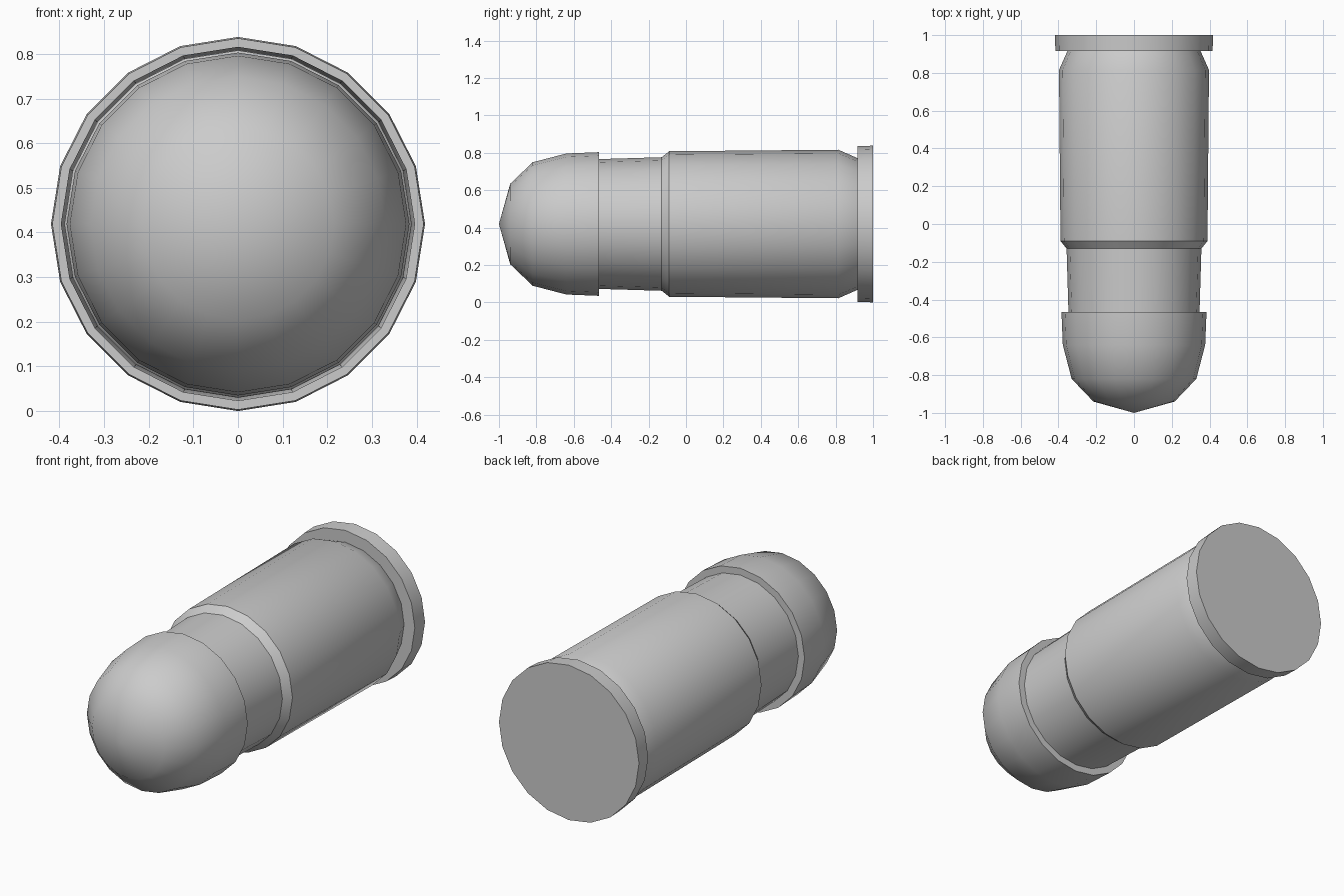
import bpy, bmesh, math

if "Cube" in bpy.data.objects:
    bpy.data.objects.remove(bpy.data.objects["Cube"])

SIDES = 20
R = 0.419   # rim radius = height of the axis


def lathe(name, profile):
    """Revolve (radius, y) points, ordered front to back, around the y axis."""
    bm = bmesh.new()
    rings = []
    for r, y in profile:
        if r == 0:
            rings.append([bm.verts.new((0, y, R))])
        else:
            rings.append([bm.verts.new((r * math.sin(2 * math.pi * i / SIDES), y,
                                        R + r * math.cos(2 * math.pi * i / SIDES)))
                          for i in range(SIDES)])
    for a, b in zip(rings, rings[1:]):
        for i in range(SIDES):
            j = (i + 1) % SIDES
            if len(a) == 1:
                bm.faces.new((a[0], b[i], b[j]))
            else:
                bm.faces.new((a[i], b[i], b[j], a[j]))
    # flat back on the rim
    if name == "base_rim":
        bm.faces.new(rings[-1])
    bmesh.ops.recalc_face_normals(bm, faces=bm.faces)
    # outward check: normals should point away from the axis
    if sum(f.normal.x * f.calc_center_median().x for f in bm.faces) < 0:
        bmesh.ops.reverse_faces(bm, faces=bm.faces)
    mesh = bpy.data.meshes.new(name)
    bm.to_mesh(mesh)
    bm.free()
    ob = bpy.data.objects.new(name, mesh)
    bpy.context.collection.objects.link(ob)
    bpy.ops.object.select_all(action='DESELECT')
    ob.select_set(True)
    bpy.context.view_layer.objects.active = ob
    bpy.ops.object.shade_smooth_by_angle(angle=math.radians(35))
    return ob


# Rounded nose with its narrow rear lip
lathe("nose", [(0, -1.0), (0.215, -0.94), (0.33, -0.82), (0.377, -0.64),
               (0.384, -0.465), (0.347, -0.465)])
# Casing: neck, shoulder, body, rear taper
lathe("casing", [(0.347, -0.465), (0.357, -0.13), (0.389, -0.09),
                 (0.397, 0.815), (0.352, 0.917)])
# Base rim with flat end
lathe("base_rim", [(0.352, 0.917), (0.416, 0.917), (R, 1.0)])
